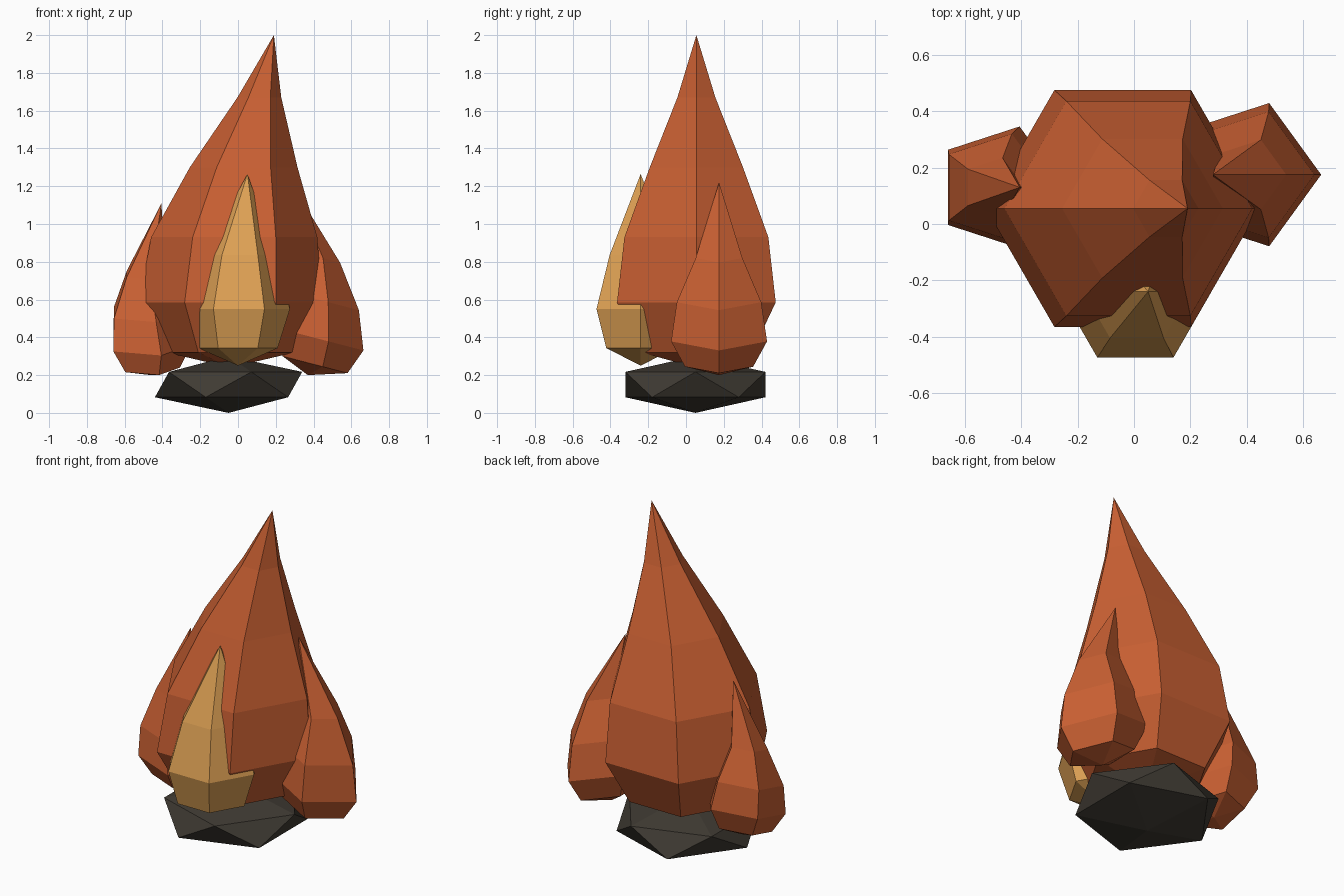
import bpy, bmesh
from math import sin, cos, tau, radians

cube = bpy.data.objects.get("Cube")
if cube:
    bpy.data.objects.remove(cube, do_unlink=True)


def material(name, rgb):
    mat = bpy.data.materials.new(name)
    mat.use_nodes = True
    mat.diffuse_color = (*rgb, 1)
    mat.node_tree.nodes["Principled BSDF"].inputs["Base Color"].default_value = (*rgb, 1)
    return mat


orange = material("flame orange", (0.58, 0.115, 0.032))
amber = material("flame amber", (0.74, 0.36, 0.09))
charcoal = material("charcoal", (0.05, 0.043, 0.033))


def finish(name, bm, mat):
    bmesh.ops.recalc_face_normals(bm, faces=bm.faces)
    mesh = bpy.data.meshes.new(name)
    bm.to_mesh(mesh)
    bm.free()
    mesh.materials.append(mat)
    obj = bpy.data.objects.new(name, mesh)
    bpy.context.collection.objects.link(obj)
    return obj


def flame(name, mat, sides, turn, y, base, rings, tip, tilt=(0, 0)):
    """Faceted teardrop: rings are (x, z, radius), base and tip are (x, z);
    tilt is the slope of every ring along x and y."""
    bm = bmesh.new()
    loops = []
    for x, z, r in rings:
        loop = []
        for i in range(sides):
            a = radians(turn) + tau * i / sides
            dx, dy = r * cos(a), r * sin(a)
            loop.append(bm.verts.new((x + dx, y + dy, z + tilt[0] * dx + tilt[1] * dy)))
        loops.append(loop)
    bottom = bm.verts.new((base[0], y, base[1]))
    top = bm.verts.new((tip[0], y, tip[1]))
    for i in range(sides):
        j = (i + 1) % sides
        bm.faces.new((loops[0][j], loops[0][i], bottom))
        for low, high in zip(loops, loops[1:]):
            bm.faces.new((low[i], low[j], high[j], high[i]))
        bm.faces.new((loops[-1][i], loops[-1][j], top))
    return finish(name, bm, mat)


# Large central flame
flame("main_flame", orange, 6, 0, 0.055, (-0.04, 0.24),
      [(-0.04, 0.32, 0.34), (-0.04, 0.585, 0.485), (-0.02, 0.93, 0.44),
       (0.03, 1.3, 0.285), (0.113, 1.67, 0.116)], (0.19, 2.0))

# Side flames
flame("large_side_flame", orange, 5, 0, 0.175, (0.37, 0.2),
      [(0.39, 0.26, 0.19), (0.397, 0.4, 0.267), (0.405, 0.605, 0.235),
       (0.41, 0.83, 0.13)], (0.28, 1.22), (-0.26, 0))
flame("small_side_flame", orange, 5, 0, 0.13, (-0.46, 0.2),
      [(-0.467, 0.24, 0.16), (-0.476, 0.36, 0.227), (-0.495, 0.53, 0.2),
       (-0.5, 0.735, 0.11)], (-0.405, 1.11), (0, 0.26))

# Bright inner flame at the front
flame("front_flame", amber, 6, 0, -0.24, (0, 0.25),
      [(0, 0.343, 0.21), (0.005, 0.55, 0.27), (0.01, 0.835, 0.19)], (0.05, 1.265))

# Faceted coal under the flames
bm = bmesh.new()
bmesh.ops.create_icosphere(bm, subdivisions=1, radius=0.436)
bmesh.ops.scale(bm, vec=(1, 1, 0.15 / 0.436), verts=bm.verts)
bmesh.ops.translate(bm, vec=(-0.05, 0.05, 0.15), verts=bm.verts)
finish("coal", bm, charcoal)
